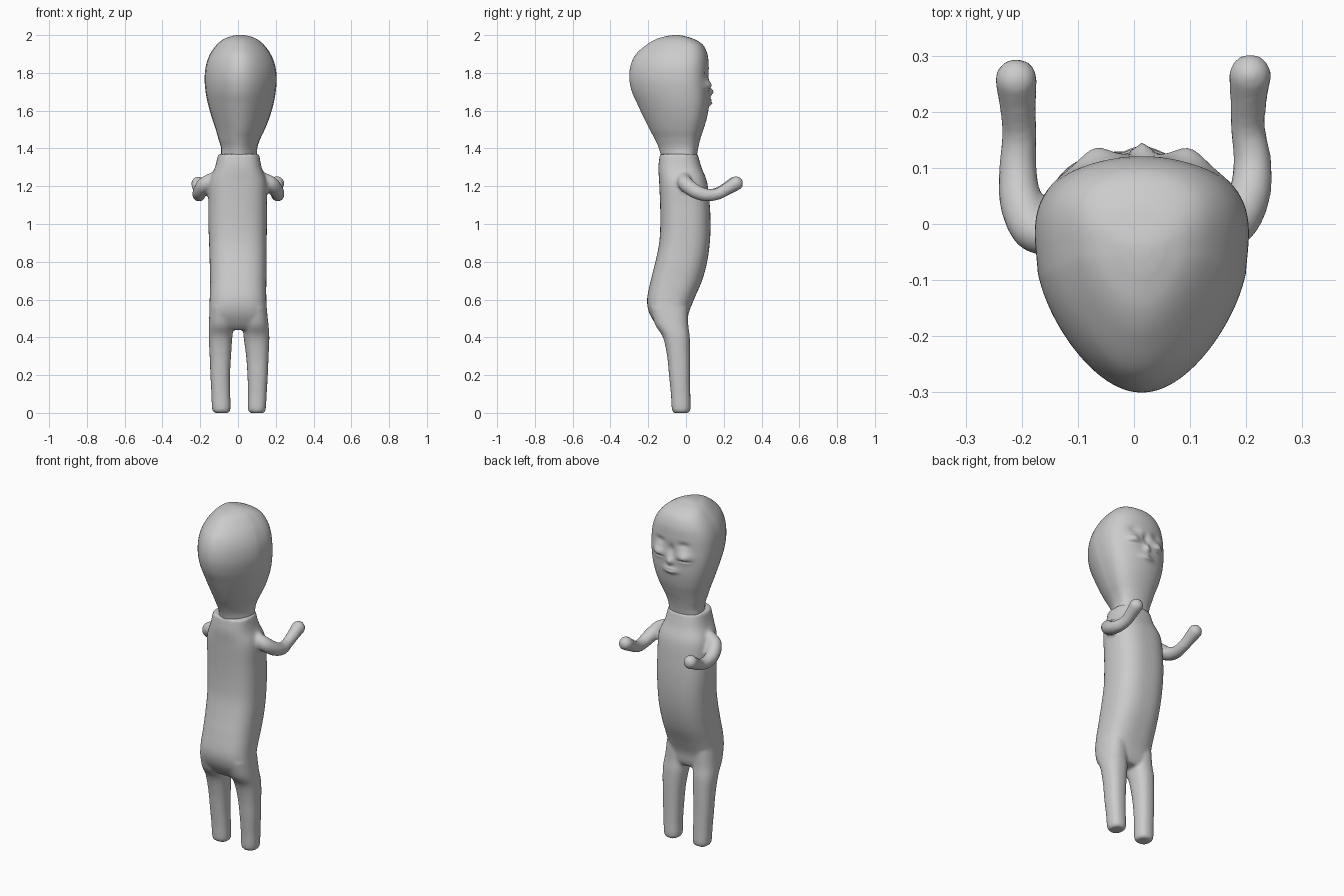
import bpy, bmesh, math
from mathutils import Vector

clay = bpy.data.materials.new("clay grey")
clay.diffuse_color = (0.6, 0.6, 0.6, 1)


def spline(rows, t):
    """Catmull-Rom value at t in 0..1 along rows of equal-length tuples."""
    n = len(rows) - 1
    i = min(int(t * n), n - 1)
    f = t * n - i
    p = [rows[max(0, min(n, i + k))] for k in (-1, 0, 1, 2)]
    return [0.5 * (2 * b + (c - a) * f + (2 * a - 5 * b + 4 * c - d) * f * f
                   + (3 * b - a - 3 * c + d) * f ** 3) for a, b, c, d in zip(*p)]


def skin(bm, rings):
    """Join rings of points into a closed tube."""
    loops = [[bm.verts.new(p) for p in r] for r in rings]
    n = len(loops[0])
    for a, b in zip(loops, loops[1:]):
        for i in range(n):
            bm.faces.new((a[i], a[(i + 1) % n], b[(i + 1) % n], b[i]))
    bm.faces.new(loops[0][::-1])
    bm.faces.new(loops[-1])


def loft(bm, rows, steps, sides, power=1.0, skew=0.0, front=1.0):
    """Rows are z, x min, x max, y min, y max."""
    rings = []
    for s in range(steps + 1):
        z, x0, x1, y0, y1 = spline(rows, s / steps)
        ring = []
        for k in range(sides):
            a = 2 * math.pi * k / sides
            c, sn = math.cos(a), math.sin(a)
            u = math.copysign(abs(c) ** power, c) * (1 + skew * sn) / (1 + skew * skew / 2)
            v = math.copysign(abs(sn) ** (front if sn > 0 else power), sn)
            ring.append(((x0 + x1) / 2 + u * (x1 - x0) / 2,
                         (y0 + y1) / 2 + v * (y1 - y0) / 2, z))
        rings.append(ring)
    skin(bm, rings)


def tube(bm, path, steps=40, sides=24):
    """Rounded limb; path rows are x, y, z, radius."""
    pts = [spline(path, s / steps) for s in range(steps + 1)]
    rings = []
    for i, p in enumerate(pts):
        d = (Vector(pts[min(i + 1, steps)][:3]) - Vector(pts[max(i - 1, 0)][:3])).normalized()
        u = d.cross(Vector((0, 0, 1))).normalized()
        w = u.cross(d)
        rings.append([Vector(p[:3]) + p[3] * (u * math.cos(a) + w * math.sin(a))
                      for a in (2 * math.pi * k / sides for k in range(sides))])
    skin(bm, rings)
    for end in (path[0], path[-1]):
        ball = bmesh.ops.create_uvsphere(bm, u_segments=24, v_segments=16, radius=end[3])
        bmesh.ops.translate(bm, verts=ball["verts"], vec=end[:3])


def finish(name, bm):
    bmesh.ops.recalc_face_normals(bm, faces=bm.faces)
    me = bpy.data.meshes.new(name)
    bm.to_mesh(me)
    bm.free()
    me.materials.append(clay)
    for f in me.polygons:
        f.use_smooth = True
    ob = bpy.data.objects.new(name, me)
    bpy.context.collection.objects.link(ob)
    return ob


# Body: torso, legs and arms fused into one skin
bm = bmesh.new()
loft(bm, [(1.37, -.105, .112, -.138, .062), (1.30, -.122, .125, -.146, .082),
          (1.22, -.153, .152, -.142, .112), (1.10, -.157, .153, -.137, .126),
          (1.00, -.157, .153, -.136, .13), (.90, -.153, .152, -.142, .126),
          (.80, -.15, .152, -.162, .112), (.70, -.148, .15, -.187, .085),
          (.60, -.15, .15, -.206, .042), (.53, -.152, .153, -.195, .015),
          (.47, -.148, .152, -.16, .005), (.44, -.13, .14, -.13, -.01)],
     80, 64, power=.75, front=.8)
loft(bm, [(.56, -.15, -.02, -.19, .01), (.47, -.154, -.022, -.165, .012),
          (.40, -.155, -.03, -.122, .02), (.30, -.15, -.037, -.098, .022),
          (.20, -.146, -.042, -.086, .022), (.10, -.141, -.041, -.077, .023),
          (.02, -.137, -.04, -.073, .024), (0, -.125, -.05, -.062, .014)],
     60, 40, power=.85, front=.85)
loft(bm, [(.56, .02, .152, -.19, .01), (.47, .024, .161, -.165, .012),
          (.40, .03, .166, -.122, .02), (.30, .043, .162, -.1, .022),
          (.20, .05, .158, -.09, .022), (.10, .053, .152, -.08, .023),
          (.02, .053, .147, -.075, .024), (0, .063, .137, -.064, .014)],
     60, 40, power=.85, front=.85)
tube(bm, [(-.14, -.02, 1.235, .036), (-.178, -.01, 1.208, .04), (-.202, .04, 1.17, .038),
          (-.207, .10, 1.153, .034), (-.204, .16, 1.16, .031), (-.207, .21, 1.185, .033),
          (-.21, .257, 1.213, .038)])
tube(bm, [(.14, -.01, 1.235, .036), (.178, .0, 1.21, .04), (.205, .05, 1.173, .038),
          (.211, .11, 1.153, .034), (.203, .17, 1.16, .031), (.204, .22, 1.187, .033),
          (.207, .265, 1.215, .038)])
body = finish("body", bm)
remesh = body.modifiers.new("fuse", 'REMESH')
remesh.mode = 'VOXEL'
remesh.voxel_size = .009
remesh.use_smooth_shade = True
soften = body.modifiers.new("soften", 'SMOOTH')
soften.factor = .5
soften.iterations = 5

# Head: egg-shaped, narrow at the back, flattened face
bm = bmesh.new()
loft(bm, [(1.345, -.092, .104, -.13, .055), (1.40, -.09, .102, -.143, .064),
          (1.45, -.104, .118, -.165, .076), (1.50, -.118, .142, -.192, .092),
          (1.56, -.138, .166, -.222, .11), (1.63, -.158, .187, -.255, .122),
          (1.70, -.172, .2, -.286, .125), (1.77, -.177, .205, -.30, .122),
          (1.84, -.17, .197, -.293, .12), (1.90, -.148, .173, -.264, .113),
          (1.95, -.112, .136, -.207, .088), (1.98, -.074, .098, -.155, .04),
          (1.995, -.032, .058, -.1, -.01), (2.0, -.006, .03, -.065, -.035)],
     150, 120, power=1.0, skew=.25, front=.72)

# Face bumps and creases: x, z, x spread, z spread, depth
FEATURES = [(-.07, 1.735, .034, .026, .022), (.10, 1.735, .034, .026, .022),   # eyes
            (-.07, 1.712, .028, .005, -.012), (.10, 1.712, .028, .005, -.012),  # lid creases
            (-.06, 1.80, .03, .018, -.01), (.09, 1.80, .03, .018, -.01),       # sockets
            (.015, 1.70, .017, .022, .02),                                    # nose
            (.015, 1.645, .036, .016, .02),                                   # lips
            (.015, 1.648, .026, .004, -.012),                                 # mouth line
            (.015, 1.765, .018, .03, -.014)]                                  # nose bridge
for v in bm.verts:
    if v.co.y > .02:
        x, z = v.co.x, v.co.z
        v.co.y += sum(d * math.exp(-((x - fx) / sx) ** 2 - ((z - fz) / sz) ** 2)
                      for fx, fz, sx, sz, d in FEATURES)
finish("head", bm)
